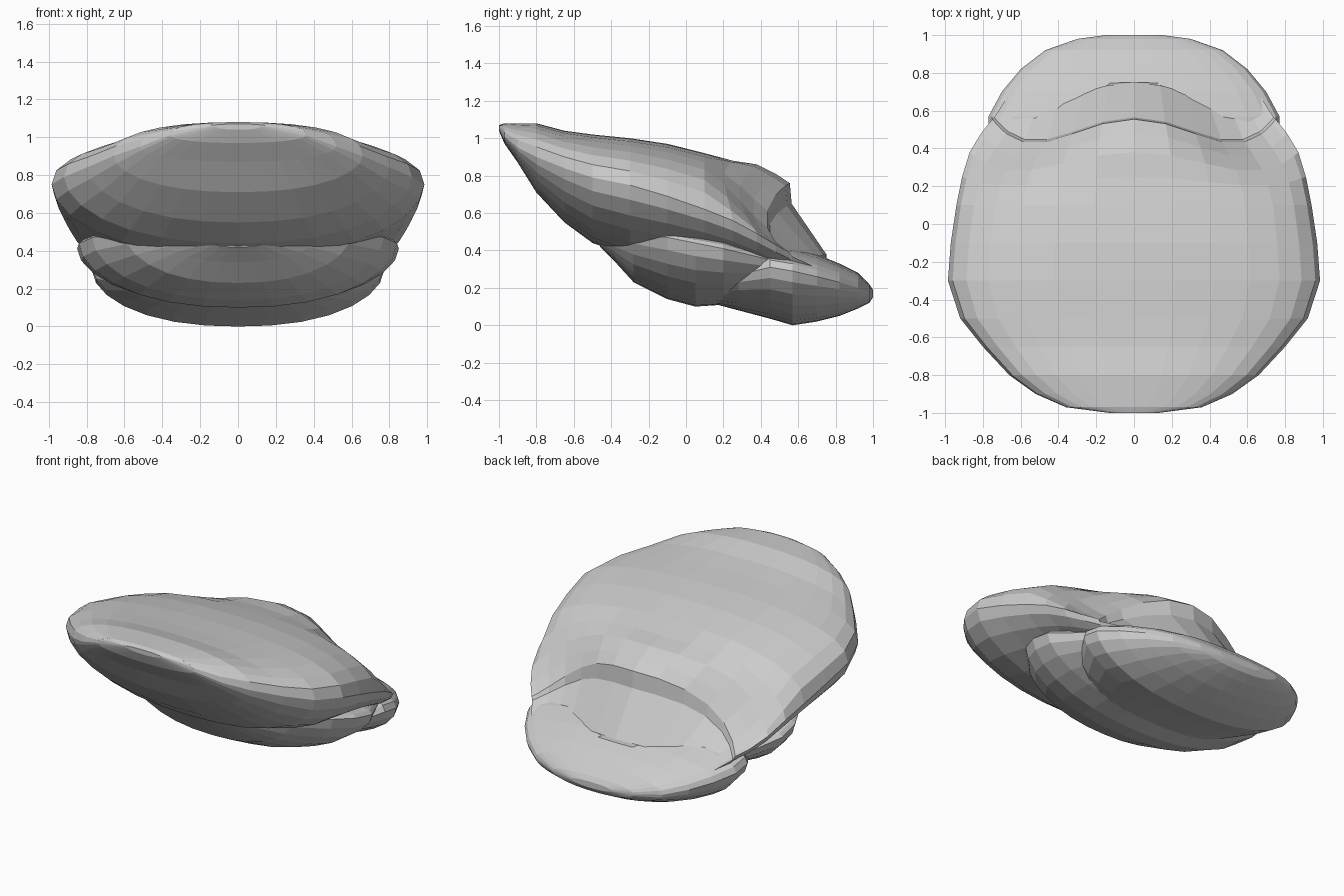
import bpy, bmesh, math

N = 14  # steps across each half of a section


def loft(name, rows, top_q=0.42, bottom_q=0.55, step_from=9.0):
    """Loft closed lens sections; row = y, half width, rim z, top z, bottom z.
    Past step_from the top turns bell shaped and bows forward at the sides."""
    bm = bmesh.new()
    rings = []
    for y, w, rim, top, bot in rows:
        t = min(1, max(0, (y - step_from) / .4))
        q = top_q + 0.8 * t
        bow = 0.9 * t
        ring = []
        for i in range(2 * N):
            a = math.pi * i / N
            u, up = math.cos(a), i < N
            h = max(0.0, 1 - abs(u) ** 2.3)
            z = rim + (top - rim) * h ** q if up else rim + (bot - rim) * h ** bottom_q
            dy = bow * (w * u) ** 2 * (1 - u * u) if up else 0
            ring.append(bm.verts.new((w * u, y - dy, z)))
        rings.append(ring)
    for r, s in zip(rings, rings[1:]):
        for i in range(2 * N):
            j = (i + 1) % (2 * N)
            bm.faces.new((r[i], r[j], s[j], s[i]))
    bm.faces.new(rings[0])
    bm.faces.new(rings[-1])
    bmesh.ops.recalc_face_normals(bm, faces=bm.faces)
    mesh = bpy.data.meshes.new(name)
    bm.to_mesh(mesh)
    bm.free()
    ob = bpy.data.objects.new(name, mesh)
    bpy.context.collection.objects.link(ob)
    return ob


# Broad upper body with a raised front lip, ending in a bowed step at the back
loft("upper_body", [
    (-1.00, .13, 1.06, 1.07, 1.04),
    (-.97, .36, 1.01, 1.08, .97),
    (-.90, .52, .95, 1.08, .87),
    (-.80, .66, .90, 1.08, .71),
    (-.65, .80, .84, 1.04, .55),
    (-.50, .92, .79, 1.02, .44),
    (-.30, .985, .75, 1.00, .37),
    (-.10, .97, .69, .97, .35),
    (.10, .94, .62, .92, .33),
    (.25, .91, .56, .88, .30),
    (.38, .87, .49, .86, .27),
    (.48, .81, .43, .81, .25),
    (.555, .75, .39, .76, .22),
    (.565, .74, .37, .65, .22),
    (.75, .62, .28, .38, .20)], step_from=.15)

# Rounded bulge under the body, its top buried in the body
loft("under_bulge", [
    (-.46, .20, .47, .49, .42),
    (-.38, .42, .48, .52, .34),
    (-.28, .60, .49, .53, .23),
    (-.10, .77, .47, .52, .14),
    (.05, .84, .44, .50, .10),
    (.20, .85, .41, .48, .11),
    (.45, .72, .35, .40, .17)])

# Low cushion-shaped plate at the back
loft("back_plate", [
    (.13, .48, .20, .25, .12),
    (.28, .66, .27, .34, .08),
    (.45, .77, .31, .44, .035),
    (.57, .77, .29, .42, 0),
    (.70, .70, .26, .38, .02),
    (.82, .60, .23, .33, .05),
    (.92, .47, .20, .28, .09),
    (.98, .30, .18, .22, .12),
    (1.0, .15, .17, .19, .15)])
